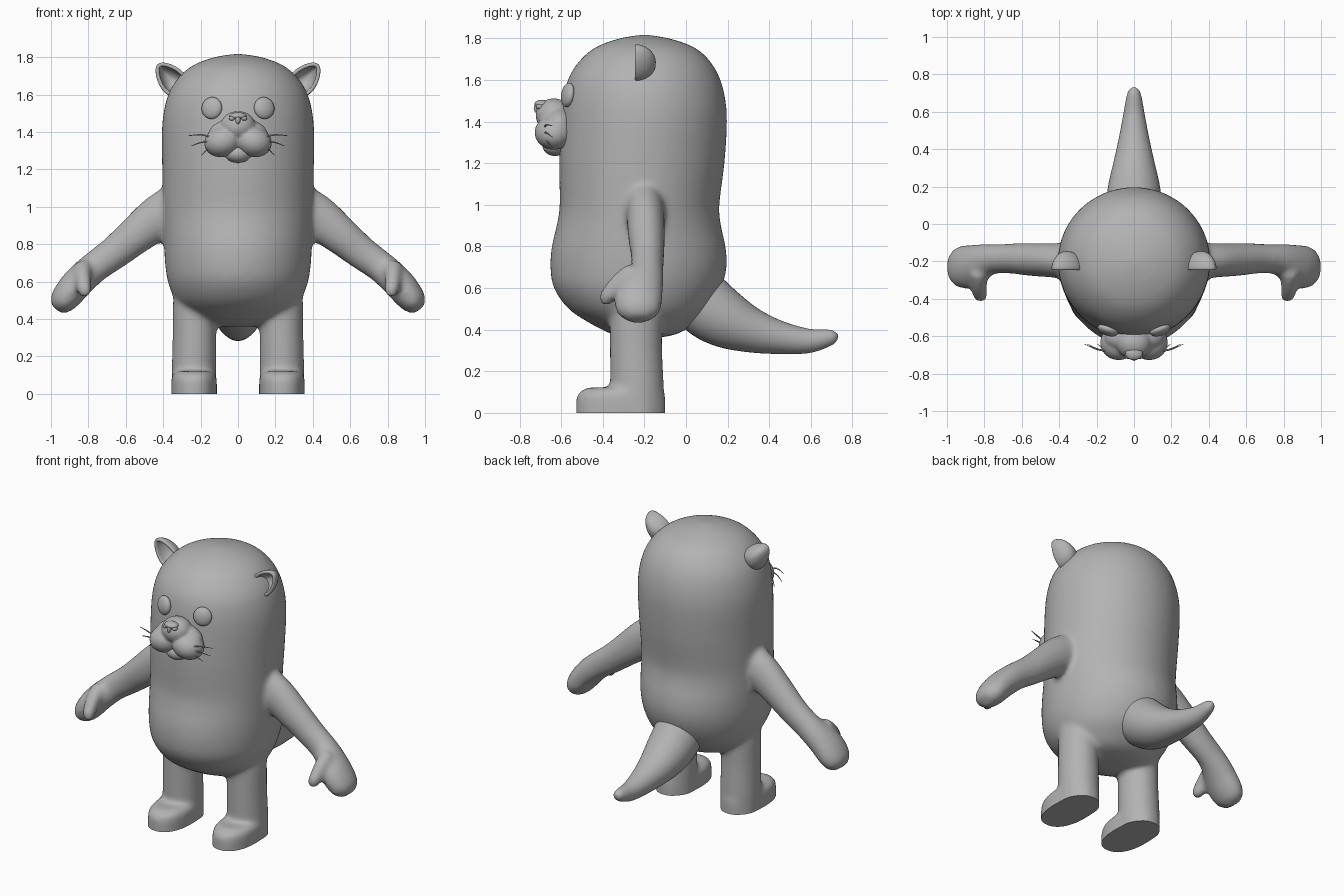
import bpy, bmesh, math
from mathutils import Vector, Matrix

if "Cube" in bpy.data.objects:
    bpy.data.objects.remove(bpy.data.objects["Cube"])

grey = bpy.data.materials.new("plain_grey")
grey.diffuse_color = (0.45, 0.45, 0.45, 1)
grey.use_nodes = True
grey.node_tree.nodes["Principled BSDF"].inputs["Base Color"].default_value = grey.diffuse_color


def finish(name, bm, angle=50):
    bmesh.ops.recalc_face_normals(bm, faces=bm.faces)
    me = bpy.data.meshes.new(name)
    bm.to_mesh(me)
    bm.free()
    ob = bpy.data.objects.new(name, me)
    bpy.context.collection.objects.link(ob)
    me.materials.append(grey)
    bpy.ops.object.select_all(action='DESELECT')
    ob.select_set(True)
    bpy.context.view_layer.objects.active = ob
    bpy.ops.object.shade_smooth_by_angle(angle=math.radians(angle))
    return ob


def fuse(ob, voxel, smooth):
    """Blend overlapping volumes into one soft skin."""
    r = ob.modifiers.new("blend", 'REMESH')
    r.mode, r.voxel_size, r.use_smooth_shade = 'VOXEL', voxel, True
    s = ob.modifiers.new("soften", 'SMOOTH')
    s.factor, s.iterations = 0.5, smooth
    for m in ("blend", "soften"):
        bpy.ops.object.modifier_apply(modifier=m)


def spline(rows, sub):
    """Catmull-Rom through rows of numbers."""
    rows = [Vector(r) for r in rows]
    out = []
    for i in range(len(rows) - 1):
        p0, p1, p2, p3 = (rows[max(i - 1, 0)], rows[i], rows[i + 1], rows[min(i + 2, len(rows) - 1)])
        for k in range(sub):
            t = k / sub
            out.append(0.5 * (2 * p1 + (p2 - p0) * t + (2 * p0 - 5 * p1 + 4 * p2 - p3) * t * t
                              + (3 * p1 - p0 - 3 * p2 + p3) * t ** 3))
    return out + [rows[-1]]


def loft(bm, rows, side, up=None, n=40, sub=4, power=2.0):
    """Rings of (x, y, z, radius along side, radius across) joined into a skin."""
    rows = spline(rows, sub)
    pts = [Vector(r[:3]) for r in rows]
    side = Vector(side)
    rings = []
    for i, r in enumerate(rows):
        t = Vector(up) if up else (pts[min(i + 1, len(pts) - 1)] - pts[max(i - 1, 0)]).normalized()
        across = t.cross(side).normalized()
        ring = []
        for k in range(n):
            a = 2 * math.pi * k / n
            c, s = math.cos(a), math.sin(a)
            c = math.copysign(abs(c) ** (2 / power), c)
            s = math.copysign(abs(s) ** (2 / power), s)
            ring.append(bm.verts.new(pts[i] + side * max(r[3], .001) * c + across * max(r[4], .001) * s))
        rings.append(ring)
    for a, b in zip(rings, rings[1:]):
        for k in range(n):
            bm.faces.new((a[k], a[(k + 1) % n], b[(k + 1) % n], b[k]))
    bm.faces.new(rings[0])
    bm.faces.new(rings[-1])


def ball(bm, loc, rad, rot=None, u=32, v=20):
    m = Matrix.Translation(loc) @ (rot or Matrix()) @ Matrix.Diagonal((*rad, 1))
    bmesh.ops.create_uvsphere(bm, u_segments=u, v_segments=v, radius=1, matrix=m)


# Body with arms and legs, blended into one skin
bm = bmesh.new()
profile = [  # z, front y, back y, half width
    (.36, -.28, -.14, .10), (.38, -.36, -.04, .20), (.43, -.46, .04, .27), (.5, -.565, .115, .335),
    (.6, -.635, .17, .375), (.7, -.652, .195, .39), (.8, -.645, .19, .395), (.9, -.622, .168, .398),
    (1.0, -.607, .16, .402), (1.2, -.61, .185, .405), (1.4, -.60, .197, .407), (1.52, -.588, .187, .395),
    (1.62, -.56, .158, .365), (1.7, -.505, .108, .31), (1.76, -.43, .035, .235), (1.80, -.32, -.08, .125),
    (1.817, -.22, -.18, .02)]
loft(bm, [(0, (f + b) / 2, z, w, (b - f) / 2) for z, f, b, w in profile], (1, 0, 0), (0, 0, 1), 64, 3)
for s in (1, -1):
    # arm and hand
    arm = [(.28, -.2, 1.01, .10, .14), (.42, -.195, .945, .092, .122), (.55, -.19, .845, .088, .102),
           (.66, -.185, .755, .080, .090), (.75, -.188, .69, .080, .084), (.81, -.205, .64, .098, .084),
           (.865, -.225, .585, .114, .084), (.91, -.23, .53, .115, .080), (.948, -.23, .482, .098, .066),
           (.972, -.23, .452, .05, .035)]
    loft(bm, [(s * x, *r) for x, *r in arm], (0, 1, 0))
    # thumb
    thumb = [(.83, -.25, .68, .05, .05), (.83, -.315, .63, .046, .046), (.825, -.365, .575, .042, .042),
             (.82, -.392, .54, .034, .034), (.82, -.405, .522, .012, .012)]
    loft(bm, [(s * x, *r) for x, *r in thumb], (1, 0, 0), n=20)
    # leg
    leg = [(.235, -.235, -.06, .12, .13), (.235, -.235, .1, .12, .13), (.233, -.24, .3, .117, .126),
           (.23, -.24, .5, .117, .126), (.22, -.24, .6, .10, .12)]
    loft(bm, [(s * x, *r) for x, *r in leg], (1, 0, 0), (0, 0, 1))
    # foot
    foot = [(.235, -.313, -.06, .122, .215), (.235, -.313, .06, .122, .215), (.235, -.31, .10, .117, .203),
            (.235, -.305, .122, .09, .165)]
    loft(bm, [(s * x, *r) for x, *r in foot], (1, 0, 0), (0, 0, 1), power=2.3)
body = finish("body_with_limbs", bm)
fuse(body, 0.015, 10)
# flat soles
bm = bmesh.new()
bm.from_mesh(body.data)
cut = bmesh.ops.bisect_plane(bm, geom=bm.verts[:] + bm.edges[:] + bm.faces[:], plane_co=(0, 0, 0),
                             plane_no=(0, 0, 1), clear_inner=True)
bmesh.ops.holes_fill(bm, edges=[e for e in bm.edges if e.is_boundary], sides=0)
bm.to_mesh(body.data)
bm.free()
bpy.ops.object.shade_smooth_by_angle(angle=math.radians(50))

# Tail
bm = bmesh.new()
loft(bm, [(0, .05, .56, .15, .15), (0, .12, .495, .148, .15), (0, .21, .44, .137, .135),
          (0, .32, .395, .112, .107), (0, .45, .362, .083, .080), (0, .58, .346, .058, .060),
          (0, .67, .358, .042, .044), (0, .712, .37, .028, .029), (0, .73, .378, .003, .003)], (1, 0, 0))
finish("tail", bm)

# Muzzle: bridge and two cheeks
bm = bmesh.new()
ball(bm, (0, -.635, 1.43), (.095, .088, .082))
ball(bm, (0, -.61, 1.385), (.16, .085, .09))
for s in (1, -1):
    ball(bm, (s * .082, -.635, 1.348), (.1, .093, .082), Matrix.Rotation(s * .25, 4, 'Y'))
finish("muzzle", bm)
fuse(bpy.context.object, 0.008, 5)

# Chin
bm = bmesh.new()
ball(bm, (0, -.63, 1.285), (.072, .06, .05))
finish("chin", bm)

# Nose with nostril wings and a short stem
bm = bmesh.new()
ball(bm, (0, -.692, 1.485), (.045, .036, .02))
ball(bm, (0, -.712, 1.465), (.014, .02, .026), u=16, v=10)
for s in (1, -1):
    ball(bm, (s * .032, -.702, 1.472), (.017, .02, .013), u=16, v=10)
finish("nose", bm)

for s, label in ((1, "right"), (-1, "left")):
    # Eye
    bm = bmesh.new()
    ball(bm, (s * .14, -.568, 1.528), (.057, .028, .059),
         Matrix.Rotation(s * .35, 4, 'Z') @ Matrix.Rotation(-.15, 4, 'X'))
    finish("eye_" + label, bm)

    # Ear: a cupped half shell, open to the front
    bm = bmesh.new()
    long, wide = Vector((s * .66, 0, .75)), Vector((s * .75, 0, -.66))
    centre = Vector((s * .36, -.245, 1.685))
    rings = []
    for i in range(9):
        p = math.pi / 2 * i / 8
        ring = []
        for k in range(32):
            a = 2 * math.pi * k / 32
            taper = 1 - .25 * math.cos(a)
            ring.append(bm.verts.new(centre + math.cos(p) * (long * .105 * math.cos(a)
                        + wide * .072 * taper * math.sin(a)) + Vector((0, .1 * math.sin(p), 0))))
        rings.append(ring)
    for a, b in zip(rings, rings[1:]):
        for k in range(32):
            bm.faces.new((a[k], a[(k + 1) % 32], b[(k + 1) % 32], b[k]))
    bmesh.ops.remove_doubles(bm, verts=bm.verts, dist=1e-5)
    ear = finish("ear_" + label, bm)
    shell = ear.modifiers.new("thickness", 'SOLIDIFY')
    shell.thickness, shell.offset = .02, -1
    rim = ear.modifiers.new("rim", 'BEVEL')
    rim.width, rim.segments = .007, 2

    # Whiskers
    bm = bmesh.new()
    for z0, x1, z1 in ((1.365, .265, 1.38), (1.345, .25, 1.325), (1.325, .195, 1.275)):
        loft(bm, [(s * .12, -.68, z0, .005, .005), (s * (.12 + x1) / 2, -.672, (z0 + z1) / 2 + .012, .004, .004),
                  (s * x1, -.642, z1, .0015, .0015)], (0, 1, 0), n=8)
    finish("whiskers_" + label, bm)
